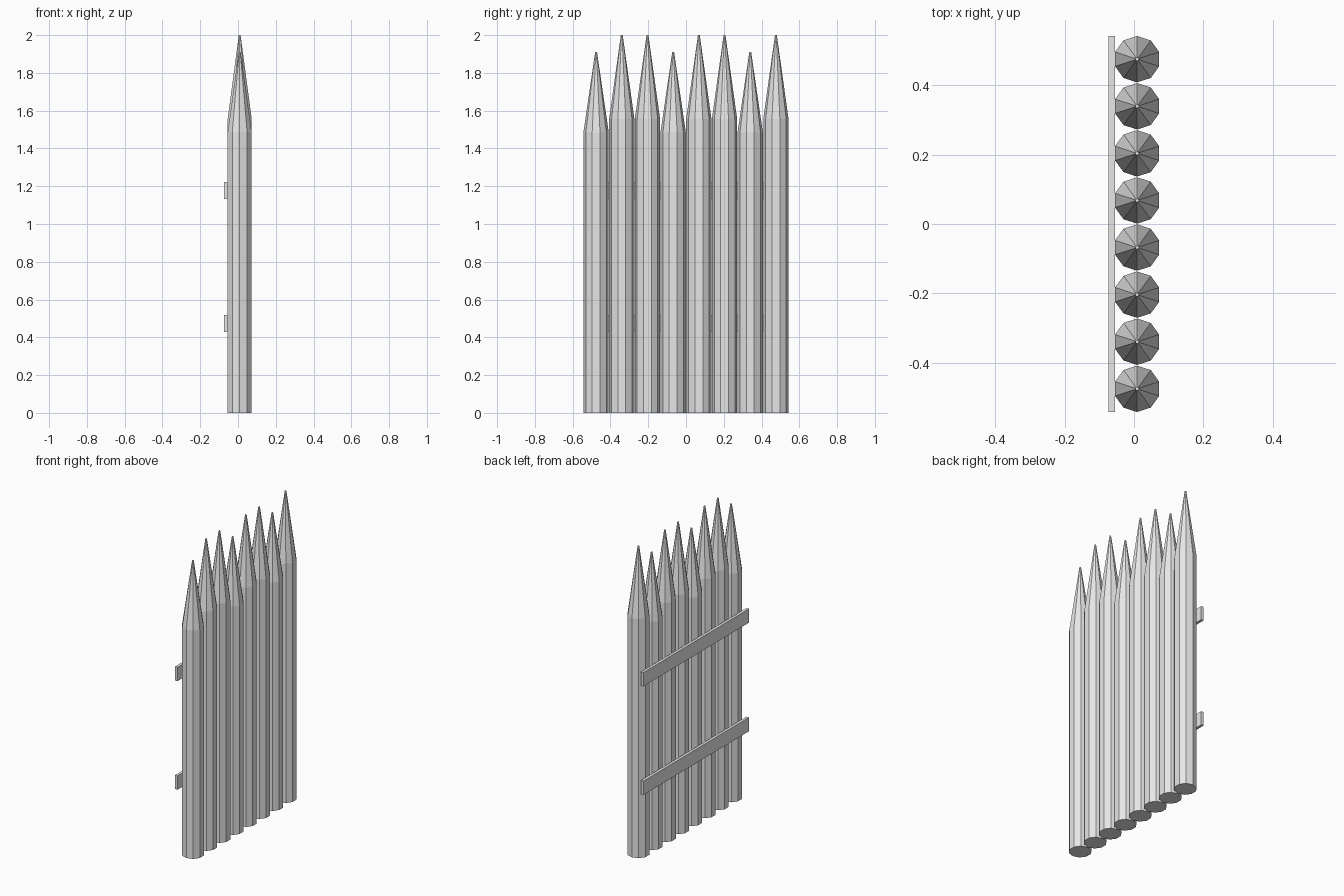
import bpy
import math
from mathutils import Matrix

cube = bpy.data.objects.get("Cube")
if cube:
    bpy.data.objects.remove(cube, do_unlink=True)

import bmesh

grey = bpy.data.materials.new("pale_grey")
grey.use_nodes = True
grey.diffuse_color = (0.8, 0.8, 0.8, 1)
grey.node_tree.nodes["Principled BSDF"].inputs["Base Color"].default_value = (0.8, 0.8, 0.8, 1)

POSTS = 8
SPACING = 0.136
RADIUS = 0.067
SIDES = 10
POST_X = 0.009
SHORT_POSTS = (0, 3, 6)
HALF_LENGTH = 0.543


def finish(name, bm):
    bmesh.ops.recalc_face_normals(bm, faces=bm.faces)
    mesh = bpy.data.meshes.new(name)
    bm.to_mesh(mesh)
    bm.free()
    mesh.materials.append(grey)
    obj = bpy.data.objects.new(name, mesh)
    bpy.context.collection.objects.link(obj)
    return obj


def make_post(name, y, stretch):
    """Ten-sided stake: straight shaft with a long sharpened tip."""
    bm = bmesh.new()
    rings = []
    for radius, z in ((RADIUS, 0), (RADIUS, 1.555), (0.005, 2)):
        ring = []
        for i in range(SIDES):
            a = math.pi / 2 + math.tau * i / SIDES
            ring.append(bm.verts.new((POST_X + radius * math.cos(a),
                                      y + radius * math.sin(a), z * stretch)))
        rings.append(ring)
    for low, high in zip(rings, rings[1:]):
        for i in range(SIDES):
            j = (i + 1) % SIDES
            bm.faces.new((low[i], low[j], high[j], high[i]))
    bm.faces.new(rings[0])
    bm.faces.new(rings[-1])
    finish(name, bm)


def make_rail(name, z):
    """Flat board nailed across the stakes."""
    bm = bmesh.new()
    place = Matrix.Translation((-0.064, 0, z)) @ Matrix.Diagonal((0.018, 2 * HALF_LENGTH, 0.09, 1))
    bmesh.ops.create_cube(bm, size=1, matrix=place)
    finish(name, bm)


# Row of sharpened stakes, some slightly shorter
for n in range(POSTS):
    make_post(f"stake_{n + 1}", (n - (POSTS - 1) / 2) * SPACING,
              0.955 if n in SHORT_POSTS else 1)

# Cross rails
make_rail("lower_rail", 0.472)
make_rail("upper_rail", 1.178)
